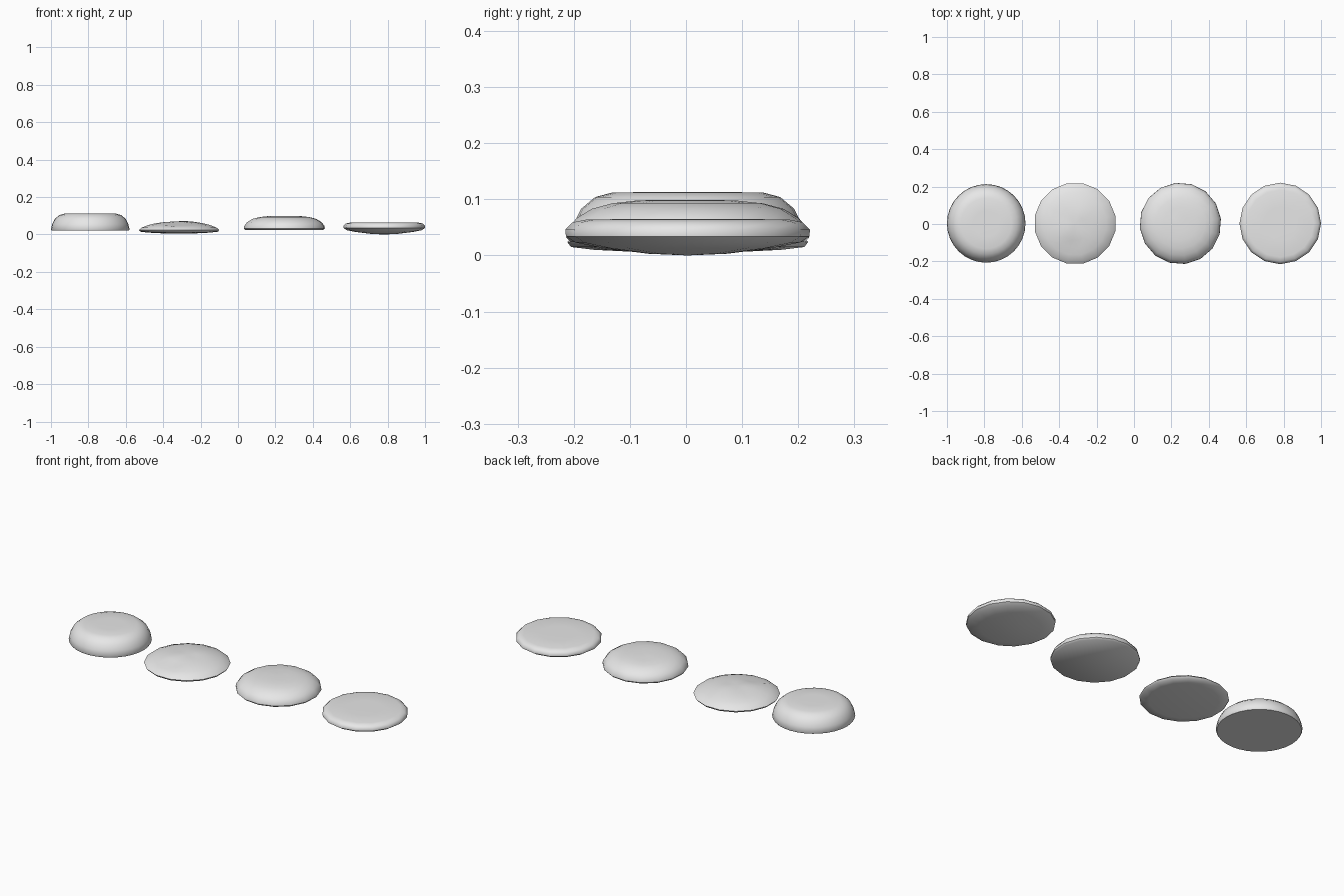
import bpy
import bmesh
import math

cube = bpy.data.objects.get("Cube")
if cube:
    bpy.data.objects.remove(cube, do_unlink=True)

grey = bpy.data.materials.new("light grey")
grey.use_nodes = True
grey.diffuse_color = (0.8, 0.8, 0.8, 1)
grey.node_tree.nodes["Principled BSDF"].inputs["Base Color"].default_value = (0.8, 0.8, 0.8, 1)


def disc(name, x, y, profile, sides, turn=0.0, dents=()):
    """Spin a (radius, height) profile into a closed disc; dents are (x, y, size, depth) on its top."""
    bm = bmesh.new()
    bottom = bm.verts.new((0, 0, profile[0][1]))
    top = bm.verts.new((0, 0, profile[-1][1]))
    rings = []
    for r, z in profile[1:-1]:
        ring = []
        for i in range(sides):
            a = 2 * math.pi * (i + turn) / sides
            ring.append(bm.verts.new((r * math.cos(a), r * math.sin(a), z)))
        rings.append(ring)
    for i in range(sides):
        j = (i + 1) % sides
        bm.faces.new((bottom, rings[0][j], rings[0][i]))
        for low, high in zip(rings, rings[1:]):
            bm.faces.new((low[i], low[j], high[j], high[i]))
        bm.faces.new((rings[-1][i], rings[-1][j], top))
    # Soft hollows and swellings on the upper surface
    middle = max(profile)[1]
    for v in bm.verts:
        if v.co.z > middle + 0.002:
            for dx, dy, size, depth in dents:
                d2 = (v.co.x - dx) ** 2 + (v.co.y - dy) ** 2
                v.co.z -= depth * math.exp(-d2 / size ** 2)
    bmesh.ops.recalc_face_normals(bm, faces=bm.faces)
    mesh = bpy.data.meshes.new(name)
    bm.to_mesh(mesh)
    bm.free()
    mesh.materials.append(grey)
    obj = bpy.data.objects.new(name, mesh)
    obj.location = (x, y, 0)
    bpy.context.collection.objects.link(obj)
    bpy.ops.object.select_all(action="DESELECT")
    obj.select_set(True)
    bpy.context.view_layer.objects.active = obj
    bpy.ops.object.shade_smooth_by_angle(angle=math.radians(50))


# Tall round dome with a flat base
disc("tall_dome", -0.79, 0.003,
     [(0, 0.02), (0.206, 0.02), (0.21, 0.027), (0.204, 0.055), (0.19, 0.083),
      (0.165, 0.104), (0.135, 0.112), (0.07, 0.113), (0, 0.113)], 32)

# Lumpy thin disc with a shallow hollow near its front
disc("lumpy_disc", -0.315, 0.003,
     [(0, 0.004), (0.07, 0.005), (0.17, 0.01), (0.212, 0.015), (0.219, 0.024),
      (0.205, 0.036), (0.17, 0.05), (0.13, 0.06), (0.09, 0.066), (0.045, 0.069), (0, 0.069)],
     16, 0.5, [(-0.01, -0.13, 0.05, 0.012), (0.04, 0.06, 0.05, -0.004), (-0.09, 0.04, 0.05, 0.004)])

# Low dome with a flat base
disc("low_dome", 0.248, 0.003,
     [(0, 0.024), (0.21, 0.024), (0.218, 0.032), (0.216, 0.046), (0.2, 0.066),
      (0.172, 0.083), (0.135, 0.093), (0.09, 0.098), (0.045, 0.099), (0, 0.099)],
     16, 0.3, [(-0.05, 0.07, 0.04, 0.004)])

# Thin disc with a flat top and a rounded underside
disc("flat_disc", 0.782, 0.003,
     [(0, 0), (0.07, 0.003), (0.15, 0.013), (0.2, 0.023), (0.217, 0.034),
      (0.218, 0.046), (0.205, 0.059), (0.18, 0.064), (0.09, 0.065), (0, 0.065)], 16)
